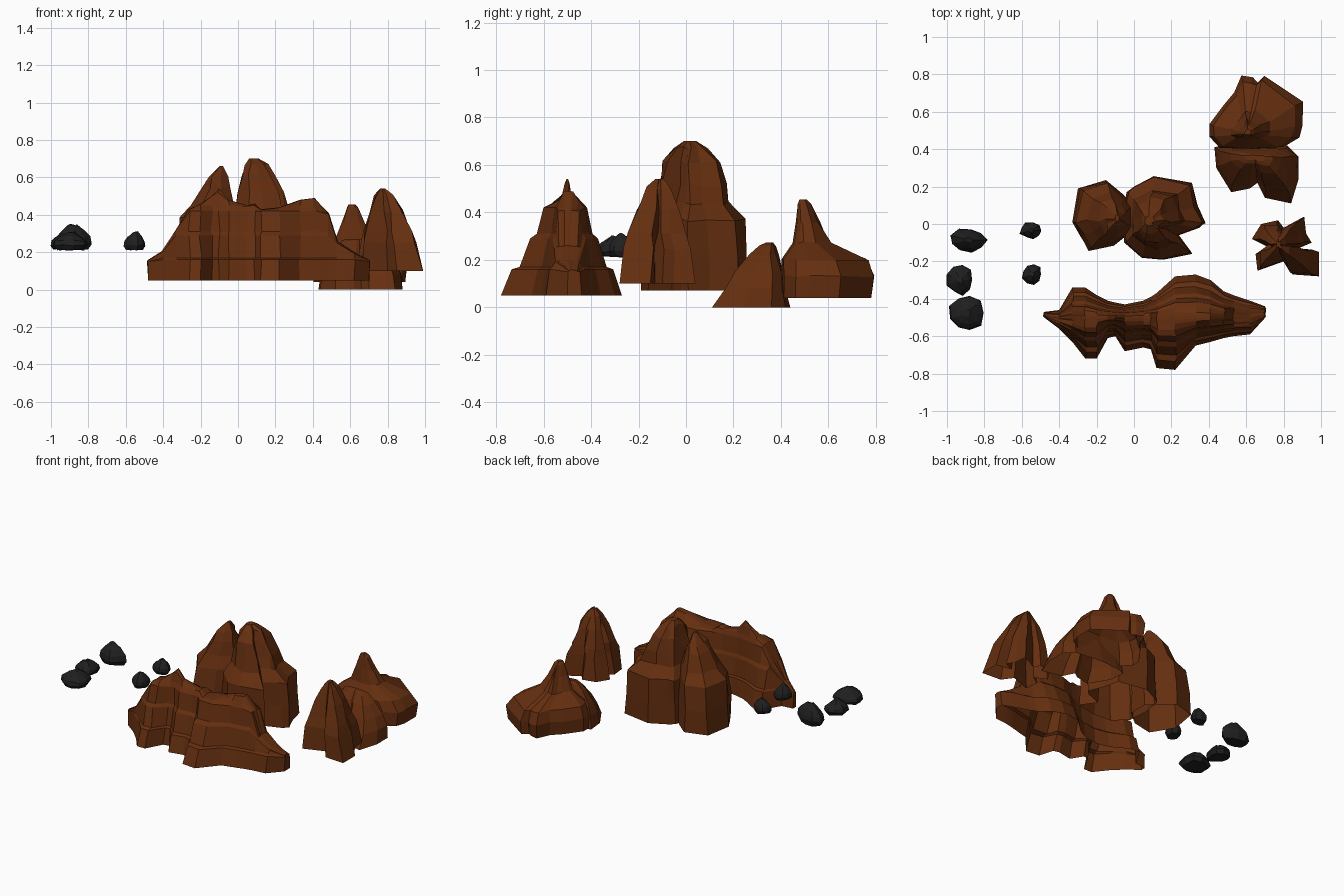
import bpy, bmesh, math, random

random.seed(4)
cube = bpy.data.objects.get("Cube")
if cube:
    bpy.data.objects.remove(cube, do_unlink=True)


def material(name, colour):
    m = bpy.data.materials.new(name)
    m.use_nodes = True
    m.diffuse_color = (*colour, 1)
    m.node_tree.nodes["Principled BSDF"].inputs["Base Color"].default_value = (*colour, 1)
    return m


brown = material("red_brown_rock", (0.13, 0.028, 0.005))
black = material("charcoal_rock", (0.014, 0.014, 0.015))


def loft(name, rows, mat, ring=True, closed_base=False):
    """Skin rows of points; each row is a closed ring or an open strip."""
    bm = bmesh.new()
    grid = [[bm.verts.new(p) for p in row] for row in rows]
    n = len(grid[0])
    for a, b in zip(grid, grid[1:]):
        for i in range(n if ring else n - 1):
            j = (i + 1) % n
            bm.faces.new((a[i], a[j], b[j], b[i]))
    if ring:
        bm.faces.new(grid[-1])
        if closed_base:
            bm.faces.new(grid[0][::-1])
    else:
        bm.faces.new(grid[0])
        bm.faces.new(grid[-1][::-1])
    bmesh.ops.remove_doubles(bm, verts=bm.verts, dist=0.0005)
    bmesh.ops.recalc_face_normals(bm, faces=bm.faces)
    mesh = bpy.data.meshes.new(name)
    bm.to_mesh(mesh)
    bm.free()
    mesh.materials.append(mat)
    ob = bpy.data.objects.new(name, mesh)
    bpy.context.collection.objects.link(ob)
    return ob


def crag(name, outline, centre, rings, rough=0.009):
    """Shrink an outline towards a summit; rings are (z, x scale, y scale)."""
    cx, cy = centre
    rows = []
    for k, (z, sx, sy) in enumerate(rings):
        r = rough if 0 < k < len(rings) - 1 else 0
        rows.append([(cx + (x - cx) * sx + random.uniform(-r, r),
                      cy + (y - cy) * sy + random.uniform(-r, r),
                      z + random.uniform(-r, r)) for x, y in outline])
    return loft(name, rows, mat=brown)


# Central butte: two lobes meeting in a cleft
crag("butte_main_lobe",
     [(-.04, .17), (.0, .2), (.11, .255), (.31, .22), (.34, .1), (.38, .01), (.35, -.02),
      (.24, -.06), (.31, -.16), (.16, -.19), (.04, -.18), (-.05, -.1), (-.06, .05)],
     (.075, .015),
     [(.07, 1, 1), (.22, .98, .98), (.37, .93, .95), (.44, .66, .7), (.52, .58, .62),
      (.61, .4, .52), (.67, .27, .32), (.70, .12, .12)])
crag("butte_side_lobe",
     [(-.30, .19), (-.15, .235), (-.06, .16), (-.0, .1), (.0, -.03), (-.1, -.11),
      (-.24, -.14), (-.29, -.06), (-.33, .01)],
     (-.085, .03),
     [(.07, 1, 1), (.22, .98, .98), (.38, .9, .9), (.45, .66, .68), (.55, .42, .48),
      (.6, .3, .36), (.66, .06, .1)])

# Tall star-shaped spire
crag("side_spire",
     [(.63, -.08), (.68, 0), (.77, .02), (.80, -.02), (.91, .04), (.92, -.05), (.95, -.1),
      (.88, -.13), (.99, -.15), (.99, -.28), (.85, -.27), (.80, -.2), (.66, -.25),
      (.65, -.16), (.71, -.12)],
     (.77, -.11),
     [(.10, 1, 1), (.25, .82, .88), (.31, .72, .78), (.42, .48, .55), (.5, .26, .3),
      (.54, .08, .12)])

# Rear mound with a thin peak, and its low front ridge
crag("rear_mound",
     [(.40, .53), (.40, .47), (.46, .41), (.62, .4), (.80, .41), (.88, .46), (.90, .52),
      (.90, .65), (.70, .79), (.66, .76), (.63, .78), (.58, .79), (.54, .7), (.48, .64)],
     (.605, .485),
     [(.04, .98, .97), (.13, 1, 1), (.2, .86, .92), (.27, .4, .4), (.36, .24, .25),
      (.44, .13, .13), (.455, .07, .08)], 0.006)
crag("rear_front_ridge",
     [(.43, .41), (.44, .3), (.52, .17), (.62, .19), (.66, .22), (.70, .14), (.84, .11),
      (.88, .24), (.88, .36), (.82, .42), (.62, .44), (.5, .43)],
     (.64, .36),
     [(.0, 1, 1), (.08, .95, .78), (.15, .82, .6), (.22, .6, .38), (.26, .42, .2),
      (.272, .25, .1)], 0.006)

# Long terraced ridge: stations are (x, front y, back y, crest height)
stations = [(-.48, -.5, -.47, .16), (-.4, -.56, -.46, .21), (-.33, -.63, -.34, .32),
            (-.26, -.72, -.34, .43), (-.2, -.72, -.38, .46), (-.14, -.61, -.41, .5),
            (-.1, -.6, -.42, .54), (-.05, -.68, -.43, .48), (.05, -.66, -.41, .45),
            (.09, -.67, -.39, .46), (.12, -.77, -.37, .43), (.22, -.78, -.28, .44),
            (.33, -.65, -.27, .48), (.41, -.63, -.3, .49), (.48, -.61, -.36, .41),
            (.53, -.6, -.38, .26), (.62, -.59, -.41, .2), (.7, -.5, -.44, .16)]
terraces = [(.05, 1), (.16, .84), (.17, .72), (.29, .56), (.31, .46), (.42, .36),
            (.45, .24), (.52, .12), (.54, .04)]
rows = []
for x, front, back, crest in stations:
    mid = -.5 if front < -.5 else -.485
    side = lambda edge: [(x + random.uniform(-.008, .008) * (0 < k < 8), mid + (edge - mid) * s,
                          min(z, crest - .012 * (8 - k) / 8))
                         for k, (z, s) in enumerate(terraces)]
    rows.append(side(front) + side(back)[::-1])
loft("terraced_ridge", rows, brown, ring=False)

# Scattered dark boulders: (x, y, width, depth, height)
boulders = [(-.885, -.085, .19, .13, .13), (-.55, -.035, .12, .09, .09),
            (-.93, -.3, .14, .16, .085), (-.545, -.27, .11, .115, .095),
            (-.895, -.475, .19, .2, .09)]
for number, (x, y, w, d, h) in enumerate(boulders, 1):
    sides = 9
    radii = [random.uniform(.84, 1.1) for _ in range(sides)]
    rows = []
    for level, scale in [(0, .8), (.25, 1), (.5, .93), (.75, .66), (1, .22)]:
        rows.append([(x + math.cos(i * math.tau / sides) * w / 2 * r * scale,
                      y + math.sin(i * math.tau / sides) * d / 2 * r * scale,
                      .215 + h * level + random.uniform(-.006, .006))
                     for i, r in enumerate(radii)])
    loft(f"boulder_{number}", rows, black, closed_base=True)
